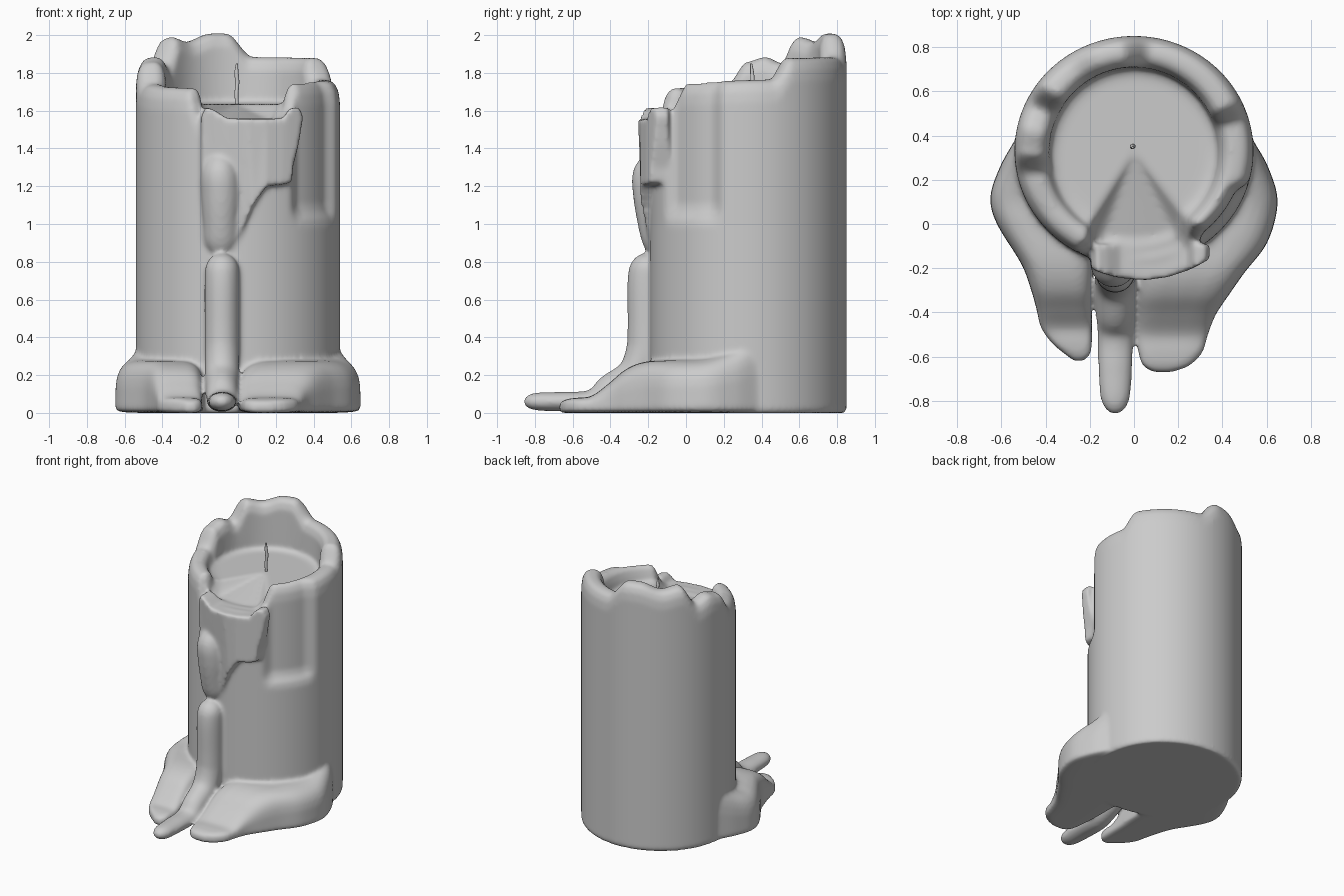
import bpy, bmesh, math

bm = bmesh.new()


def dense(st, n=6):
    # Catmull-Rom resampling of station tuples
    out = []
    for i in range(len(st) - 1):
        p0, p1 = st[max(i - 1, 0)], st[i]
        p2, p3 = st[i + 1], st[min(i + 2, len(st) - 1)]
        for k in range(n):
            t = k / n
            out.append([0.5 * (2 * b + (c - a) * t + (2 * a - 5 * b + 4 * c - d) * t * t
                               + (3 * b - a - 3 * c + d) * t ** 3)
                        for a, b, c, d in zip(p0, p1, p2, p3)])
    return out + [list(st[-1])]


def skin(rings):
    # closed solid through a list of equal-length rings
    vs = [[bm.verts.new(p) for p in r] for r in rings]
    for a, b in zip(vs, vs[1:]):
        for i in range(len(a)):
            j = (i + 1) % len(a)
            bm.faces.new((a[i], a[j], b[j], b[i]))
    bm.faces.new(vs[0][::-1])
    bm.faces.new(vs[-1])


def smooth_table(table, x):
    for (a, u), (b, v) in zip(table, table[1:]):
        if a <= x <= b:
            t = (x - a) / (b - a)
            return u + (v - u) * t * t * (3 - 2 * t)
    return table[-1][1]


def step(a, b, x):
    t = min(max((x - a) / (b - a), 0), 1)
    return t * t * (3 - 2 * t)


# candle body: rim height by angle, with a molten well inside
RIM = [(-120, 1.72), (-111, 1.56), (-62, 1.56), (-48, 1.75), (15, 1.765), (28, 1.88),
       (80, 1.885), (98, 2.01), (108, 2.01), (127, 1.965), (142, 1.99), (156, 1.85),
       (168, 1.885), (180, 1.86), (194, 1.74), (218, 1.725), (240, 1.72)]
N = 180
columns = []
for k in range(N):
    deg = -120 + 360 * k / N
    a = math.radians(deg)
    h = smooth_table(RIM, deg)
    front = step(-125, -108, deg) * (1 - step(-66, -50, deg)) if deg < 0 else 0
    ri = 0.375 + 0.06 * front
    f = 1.635 - 0.085 * front
    dent_a = step(-60, -50, deg) * (1 - step(-24, -14, deg))
    prof = [(0.05, 0), (0.98, 0), (1, 0.02)]
    prof += [(1, 0.02 + (h - 0.14) * i / 40) for i in range(1, 41)]
    prof += [(0.985, h - 0.06), (0.95, h - 0.02), (0.90, h - 0.003)]
    col = []
    for s, z in prof:
        d = 0.045 * dent_a * step(1.0, 1.1, z)
        col.append(((0.54 * s - d) * math.cos(a), 0.33 + (0.52 * s - d) * math.sin(a), z))
    for r, z in [(ri + 0.06, h), (ri + 0.03, h - 0.02), (ri + 0.01, h - 0.07),
                 (ri, f + 0.01), (ri - 0.05, f), (0.2, (f + 1.63) / 2), (0.02, 1.63)]:
        col.append((r * math.cos(a), 0.325 + r * math.sin(a), max(z, f)))
    columns.append(col)
skin([list(r) for r in zip(*columns)])


# base puddles: sections along y of (y, x_inner, x_outer, height)
def puddle(stations):
    rings = []
    for y, x0, x1, h in dense(stations):
        c, w = (x0 + x1) / 2, (x1 - x0) / 2
        ring = []
        for i in range(32):
            t = 2 * math.pi * i / 32
            ct, sn = math.cos(t), math.sin(t)
            px = math.copysign(abs(ct) ** 0.5, ct)
            pz = math.copysign(abs(sn) ** 0.5, sn)
            low = min(0.03, h * 0.4)
            ring.append((c + w * px, y, low + (h - low if pz > 0 else low) * pz))
        rings.append(ring)
    skin(rings)


puddle([(0.45, 0.1, 0.49, 0.48), (0.36, 0.1, 0.55, 0.42), (0.25, 0.1, 0.61, 0.34),
        (0.10, 0.05, 0.65, 0.29), (-0.08, 0.0, 0.605, 0.28), (-0.22, 0.0, 0.50, 0.27),
        (-0.32, 0.0, 0.43, 0.23), (-0.41, 0.005, 0.37, 0.155), (-0.50, 0.01, 0.335, 0.09),
        (-0.58, 0.02, 0.31, 0.08), (-0.64, 0.04, 0.25, 0.07), (-0.67, 0.09, 0.17, 0.05)])
puddle([(0.45, -0.49, -0.1, 0.48), (0.36, -0.55, -0.1, 0.42), (0.25, -0.61, -0.1, 0.34),
        (0.12, -0.65, -0.15, 0.29), (0.0, -0.62, -0.18, 0.28), (-0.18, -0.51, -0.18, 0.27),
        (-0.30, -0.465, -0.185, 0.23), (-0.39, -0.44, -0.19, 0.155), (-0.47, -0.42, -0.19, 0.09),
        (-0.54, -0.37, -0.19, 0.08), (-0.59, -0.31, -0.20, 0.07), (-0.62, -0.27, -0.23, 0.05)])


# runs of wax: path in the yz plane of (x, y, z, half width, half depth)
def run(stations):
    st = dense(stations)
    rings = []
    for i, (x, y, z, rx, rn) in enumerate(st):
        p, q = st[max(i - 1, 0)], st[min(i + 1, len(st) - 1)]
        ty, tz = q[1] - p[1], q[2] - p[2]
        ln = math.hypot(ty, tz) or 1
        rings.append([(x + rx * math.cos(t), y - tz / ln * rn * math.sin(t),
                       z + ty / ln * rn * math.sin(t))
                      for t in [2 * math.pi * j / 24 for j in range(24)]])
    skin(rings)


# lower run and its tongue on the ground
run([(-0.085, -0.17, 0.82, 0.05, 0.03), (-0.085, -0.20, 0.78, 0.085, 0.085),
     (-0.085, -0.21, 0.70, 0.092, 0.10), (-0.085, -0.21, 0.45, 0.092, 0.10),
     (-0.085, -0.22, 0.32, 0.092, 0.10), (-0.085, -0.28, 0.20, 0.09, 0.09),
     (-0.085, -0.40, 0.12, 0.085, 0.085), (-0.085, -0.50, 0.065, 0.08, 0.058),
     (-0.085, -0.65, 0.06, 0.077, 0.052), (-0.085, -0.78, 0.06, 0.068, 0.048),
     (-0.085, -0.835, 0.06, 0.045, 0.035), (-0.085, -0.86, 0.06, 0.012, 0.01)])
# upper drip
run([(-0.095, -0.14, 1.36, 0.06, 0.06), (-0.095, -0.17, 1.27, 0.10, 0.11),
     (-0.09, -0.17, 1.15, 0.105, 0.11), (-0.09, -0.16, 1.0, 0.095, 0.095),
     (-0.09, -0.155, 0.90, 0.085, 0.075), (-0.09, -0.15, 0.83, 0.045, 0.04)])

# overflow slab below the sill
outline = [(-0.195, 1.20), (-0.195, 1.57), (-0.17, 1.62), (-0.12, 1.60), (-0.06, 1.56),
           (0.05, 1.555), (0.15, 1.555), (0.24, 1.56), (0.27, 1.61), (0.32, 1.62), (0.345, 1.57),
           (0.32, 1.42), (0.29, 1.30), (0.285, 1.22), (0.24, 1.21), (0.15, 1.20),
           (0.08, 1.10), (0.03, 0.98), (-0.02, 0.90), (-0.10, 0.90), (-0.18, 1.0)]


def slab_y(x, z):
    return -0.255 + 1.0 * (x - 0.03) ** 2 + 0.05 * (1 - step(0.9, 1.2, z))


skin([[(x, y if y is not None else slab_y(x, z), z) for x, z in outline]
      for y in (-0.09, None)])

# fuse all wax into one soft skin
bmesh.ops.triangulate(bm, faces=[f for f in bm.faces if len(f.verts) > 4])
bmesh.ops.recalc_face_normals(bm, faces=bm.faces)
me = bpy.data.meshes.new("candle_wax")
bm.to_mesh(me)
bm.free()
wax = bpy.data.objects.new("candle_wax", me)
bpy.context.collection.objects.link(wax)
m = wax.modifiers.new("fuse", 'REMESH')
m.mode = 'VOXEL'
m.voxel_size = 0.0125
m.use_smooth_shade = True
m = wax.modifiers.new("soften", 'SMOOTH')
m.factor = 0.5
m.iterations = 8

# wick: thin, slightly crooked
bm = bmesh.new()
run([(-0.002, 0.350, 1.60, 0.009, 0.009), (-0.008, 0.348, 1.68, 0.010, 0.010),
     (-0.004, 0.352, 1.75, 0.011, 0.011), (-0.008, 0.350, 1.80, 0.011, 0.010),
     (-0.006, 0.345, 1.85, 0.005, 0.005)])
bmesh.ops.recalc_face_normals(bm, faces=bm.faces)
for f in bm.faces:
    f.smooth = True
me = bpy.data.meshes.new("wick")
bm.to_mesh(me)
bm.free()
bpy.context.collection.objects.link(bpy.data.objects.new("wick", me))
